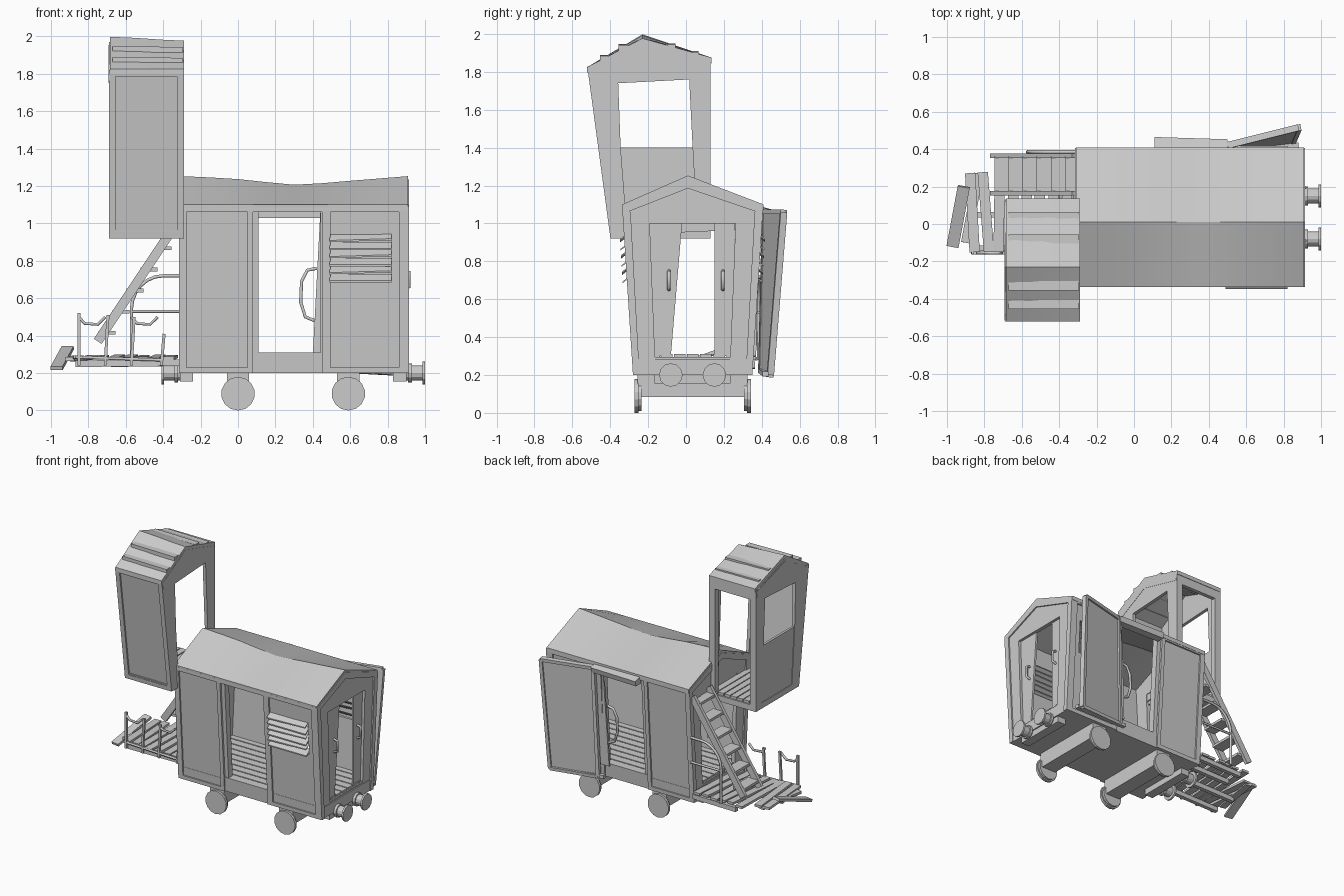
import bpy, bmesh, math, random
from mathutils import Vector, Matrix

if "Cube" in bpy.data.objects:
    bpy.data.objects.remove(bpy.data.objects["Cube"])

random.seed(4)
YC = 0.035          # centre line of the wagon


def finish(name, bm):
    bmesh.ops.recalc_face_normals(bm, faces=bm.faces)
    me = bpy.data.meshes.new(name)
    bm.to_mesh(me)
    bm.free()
    ob = bpy.data.objects.new(name, me)
    bpy.context.collection.objects.link(ob)
    return ob


def prism(name, pts, vec):
    bm = bmesh.new()
    f = bm.faces.new([bm.verts.new(p) for p in pts])
    r = bmesh.ops.extrude_face_region(bm, geom=[f])
    bmesh.ops.translate(bm, vec=Vector(vec), verts=[v for v in r['geom'] if isinstance(v, bmesh.types.BMVert)])
    bm.faces.ensure_lookup_table()
    return finish(name, bm)


def box(name, x0, x1, y0, y1, z0, z1):
    return prism(name, [(x0, y0, z0), (x1, y0, z0), (x1, y1, z0), (x0, y1, z0)], (0, 0, z1 - z0))


def beam(name, a, b, w, h, up=(0, 0, 1)):
    a, b = Vector(a), Vector(b)
    d = (b - a).normalized()
    s = Vector(up).cross(d).normalized() * w / 2
    u = d.cross(s).normalized() * h / 2
    return prism(name, [a - s - u, a + s - u, a + s + u, a - s + u], b - a)


def cyl(name, c, r, depth, axis, n=16):
    bm = bmesh.new()
    rot = Matrix.Rotation(math.pi / 2, 4, 'Y' if axis == 'X' else 'X')
    bmesh.ops.create_cone(bm, cap_ends=True, segments=n, radius1=r, radius2=r, depth=depth,
                          matrix=Matrix.Translation(c) @ rot)
    return finish(name, bm)


def tube(name, pts, r):
    cu = bpy.data.curves.new(name, 'CURVE')
    cu.dimensions, cu.bevel_depth, cu.bevel_resolution, cu.use_fill_caps = '3D', r, 1, True
    sp = cu.splines.new('POLY')
    sp.points.add(len(pts) - 1)
    for p, q in zip(sp.points, pts):
        p.co = (*q, 1)
    ob = bpy.data.objects.new(name, cu)
    bpy.context.collection.objects.link(ob)
    return ob


def roof(name, secs, left, ridge_y, right, t):
    bm = bmesh.new()
    rows = []
    for x, rz in secs:
        prof = [left, (ridge_y, rz), right, (right[0], right[1] - t), (ridge_y, rz - t * 1.1), (left[0], left[1] - t)]
        rows.append([bm.verts.new((x, y, z)) for y, z in prof])
    for a, b in zip(rows, rows[1:]):
        for i in range(6):
            j = (i + 1) % 6
            bm.faces.new((a[i], a[j], b[j], b[i]))
    for r in (rows[0], rows[-1]):
        bm.faces.new((r[0], r[1], r[4], r[5]))
        bm.faces.new((r[1], r[2], r[3], r[4]))
    ob = finish(name, bm)
    for p in ob.data.polygons:
        p.use_smooth = True
    ob.data.set_sharp_from_angle(angle=math.radians(20))


def wy(s, z):       # slanted wagon side wall
    return YC + s * (0.315 + 0.058 * (z - 0.2) / 0.9)


def side(name, s, x0, x1, z0, z1, t=0.03, out=0.0, fn=wy):
    pts = [(x, fn(s, z) + s * out, z) for x, z in ((x0, z0), (x1, z0), (x1, z1), (x0, z1))]
    return prism(name, pts, (0, -s * t, 0))


def framed(name, s, x0, x1, z0, z1, w=0.03, fn=wy):
    side(name + "_panel", s, x0, x1, z0, z1, 0.02, -0.012, fn)
    for a, b, c, d in ((x0, x0 + w, z0, z1), (x1 - w, x1, z0, z1),
                       (x0 + w, x1 - w, z0, z0 + w), (x0 + w, x1 - w, z1 - w, z1)):
        side(name + "_frame", s, a, b, c, d, 0.03, 0, fn)


def endp(name, x, t, yz):
    return prism(name, [(x, y, z) for y, z in yz], (t, 0, 0))


# --- wagon underframe, wheels, buffers
prism("chassis", [(-0.3, wy(s, z) - s * 0.01, z) for s, z in ((-1, .2), (1, .2), (1, .295), (-1, .295))], (1.2, 0, 0))
for i in range(9):
    y = -0.27 + i * 0.069
    box("floor_plank", -0.29, 0.89, y, y + 0.06, 0.295, 0.31)
for x in (0.0, 0.59):
    box("axle_box", x - 0.06, x + 0.06, YC - 0.29, YC + 0.29, 0.085, 0.21)
    for s in (-1, 1):
        cyl("wheel", (x, YC + s * 0.297, 0.09), 0.09, 0.02, 'Y', 14)
        cyl("wheel_rim", (x, YC + s * 0.285, 0.09), 0.08, 0.03, 'Y', 14)
for s, xe in ((1, 0.9), (-1, -0.31)):
    box("buffer_beam", min(xe, xe - s * .07), max(xe, xe - s * .07), YC - 0.2, YC + 0.2, 0.155, 0.23)
    for y in (-0.08, 0.15):
        cyl("buffer_shaft", (xe + s * 0.045, y, 0.2), 0.04, 0.1, 'X', 12)
        cyl("buffer_collar", (xe + s * 0.02, y, 0.2), 0.05, 0.02, 'X', 12)
        cyl("buffer_head", (xe + s * 0.093, y, 0.2), 0.062, 0.014, 'X', 12)

# --- wagon side walls
for s in (-1, 1):
    framed("left_wall", s, -0.31, 0.08, 0.2, 1.09)
    side("opening_post", s, 0.06, 0.11, 0.2, 1.09, 0.05, -0.015)
    side("opening_post", s, 0.44, 0.49, 0.2, 1.09, 0.05, -0.015)
    side("opening_lintel", s, 0.08, 0.48, 1.06, 1.1)
    side("opening_sill", s, 0.08, 0.46, 0.2, 0.31, 0.03, -0.01)
    # right wall around the louvred window
    side("right_wall_low", s, 0.48, 0.9, 0.2, 0.69, 0.02, -0.012)
    side("right_wall_high", s, 0.48, 0.9, 0.94, 1.09, 0.02, -0.012)
    side("right_wall_edge", s, 0.82, 0.9, 0.69, 0.94, 0.02, -0.012)
    for a, b, c, d in ((.45, .495, .2, 1.09), (.86, .91, .2, 1.09), (.495, .86, .2, .23), (.495, .86, 1.06, 1.09)):
        side("right_wall_frame", s, a, b, c, d)
    for i in range(6):
        z = 0.7 + i * 0.043
        y = wy(s, z)
        prism("louvre_slat", [(0.49, y + s * .022, z - .015), (0.49, y - s * .025, z + .022),
                              (0.49, y - s * .025, z + .03), (0.49, y + s * .022, z - .006)], (0.33, 0, 0.01 * (i % 2)))

# --- wagon end walls with doorway
for x0, t in ((0.875, 0.03), (-0.305, 0.03)):
    for s in (-1, 1):
        endp("end_wall", x0, t, [(wy(s, .2), .2), (wy(s, 1.09), 1.09), (YC + s * .23, 1.09), (YC + s * .195, .2)])
        xo = 0.897 if x0 > 0 else -0.315
        endp("end_corner_post", xo, 0.018, [(wy(s, .2), .2), (wy(s, 1.09), 1.09),
                                            (wy(s, 1.09) - s * .045, 1.06), (wy(s, .2) - s * .035, .2)])
        endp("gable_board", xo, 0.018, [(wy(s, 1.09), 1.09), (.01, 1.235), (.01, 1.185), (wy(s, 1.05), 1.05)])
    endp("gable", x0, t, [(-.2, 1.0), (.265, 1.0), (.265, 1.09), (.4, 1.09), (.01, 1.235), (-.33, 1.09), (-.2, 1.09)])
    box("end_sill", x0 - 0.002, x0 + t + 0.004, -0.25, 0.32, 0.2, 0.285)
endp("end_door_left", 0.87, 0.015, [(-.2, .3), (-.2, 1.01), (-.02, 1.01), (-.08, .3)])
endp("end_door_right", 0.87, 0.015, [(.15, .3), (.15, 1.01), (.26, 1.01), (.24, .3)])
endp("far_lintel", -0.3, 0.02, [(-.2, .945), (.26, .965), (.26, 1.01), (-.2, 1.01)])
for y in (-0.09, 0.195):
    tube("door_handle", [(.885, y, .65), (.915, y, .66), (.915, y, .74), (.885, y, .75)], 0.009)

# --- sagging wagon roof
roof("wagon_roof", [(-.31, 1.253), (-.15, 1.246), (0, 1.237), (.15, 1.221), (.3, 1.207), (.45, 1.215),
                    (.6, 1.228), (.75, 1.24), (.91, 1.253)], (-.337, 1.1), .01, (.41, 1.1), 0.03)

# --- leaning rear door, track and grab handle
lo, hi = ((.47, .385, .22), (.85, .43, .2)), ((.88, .5, 1.06), (.5, .405, 1.06))
prism("rear_door", [*lo, *hi], (0.0, 0.018, 0))
c = [Vector(p) + Vector((0, .015, 0)) for p in (*lo, *hi)]
for i in range(4):
    beam("rear_door_frame", c[i], c[(i + 1) % 4], 0.025, 0.035, (0.2, -1, 0.1))
prism("door_track", [(.11, .395, 1.03), (.11, .455, 1.03), (.11, .465, 1.07), (.11, .395, 1.09)], (.39, -.012, 0))
beam("door_track_low", (.42, .395, .225), (.88, .42, .205), 0.03, 0.025)
prism("half_door", [(.4, .355, .3), (.48, .355, .3), (.49, .375, 1.06), (.44, .375, 1.06)], (0, .015, 0))
tube("grab_handle", [(.42, .36, .76), (.37, .36, .75), (.34, .36, .69), (.335, .36, .58), (.36, .36, .5), (.41, .36, .48)], 0.01)

# --- raised lookout booth
X0, X1 = -0.69, -0.29


def by(s, z):
    return 0.13 if s > 0 else -0.40 - 0.12 * (z - 0.93) / 0.89


framed("booth_front", -1, X0, X1, 0.92, 1.82, 0.035, by)
endp("booth_base", X0, 0.4, [(-.395, .92), (.13, .92), (.13, .965), (-.4, .965)])
for i in range(7):
    x = X0 + 0.01 + i * 0.055
    box("booth_floor_plank", x, x + 0.048, -0.39, 0.12, 0.965, 0.985)
for xa, xb in ((X0, X0 + .05), (X1 - .05, X1)):
    side("booth_back_post", 1, xa, xb, .96, 1.86, 0.04, 0, by)
side("booth_back_lintel", 1, X0, X1, 1.78, 1.86, 0.03, 0, by)
for x in (X0, X1 - .025):
    endp("booth_post_left", x, .025, [(by(-1, .95), .95), (by(-1, 1.8), 1.8), (-.36, 1.8), (-.345, 1.4), (-.31, .95)])
    endp("booth_post_right", x, .025, [(.13, .95), (.13, 1.8), (.015, 1.8), (.035, 1.4), (.06, .95)])
    endp("booth_gable", x, .025, [(-.515, 1.8), (-.36, 1.74), (.017, 1.76), (.13, 1.8), (.13, 1.85), (-.23, 1.97)])
    xo = x - .012 if x == X0 else x + .02
    xo = max(X0 - .003, min(xo, X1 - .012))
    endp("booth_gable_board", xo, .014, [(-.515, 1.8), (-.23, 1.955), (.125, 1.85), (.12, 1.8), (-.23, 1.89), (-.5, 1.75)])
endp("booth_parapet", X0 + .004, .018, [(-.4, .95), (.1, .95), (.1, 1.4), (-.45, 1.4)])
roof("booth_roof", [(-.685, 1.998), (-.55, 1.992), (-.4, 1.982), (-.29, 1.977)], (-.522, 1.825), -.23, (.135, 1.875), 0.03)
for i, (y, z) in enumerate(((-.43, 1.89), (-.33, 1.948), (-.08, 1.95), (.04, 1.91))):
    beam("roof_batten", (X0 + .02, y, z - .015), (X1 - .005, y, z - .02), 0.05, 0.03)

# --- steep stair with five treads
for y in (0.165, 0.365):
    beam("stair_stringer", (-.75, y, .37), (-.31, y, 1.03), 0.025, 0.05)
for i in range(6):
    x = -.70 + i * 0.075
    box("stair_tread", x - .045, x + .045, 0.175, 0.36, .405 + i * .113, .425 + i * .113)
tube("stair_handrail", [(-.31, .385, .72)] + [(-.4 - .17 * math.sin(a), .385, .54 + .18 * math.cos(a))
     for a in (k * math.pi / 12 for k in range(7))] + [(-.57, .385, .28)], 0.01)
tube("stair_midrail", [(-.31, .385, .53), (-.57, .385, .53)], 0.009)

# --- broken landing
for y in (-.13, .05, .22, .35):
    beam("landing_joist", (-.31, y, .255), (-.87 if y < .2 else -.68, y, .25), 0.03, 0.035)
for i in range(8):
    x = -.36 - i * .072
    j = random.uniform(-.02, .02)
    y1 = .38 if i < 6 else .26
    beam("landing_plank", (x + j, -.15, .282 + j / 3), (x - j, y1 + j, .285 - j / 3), 0.055, 0.018)
beam("fallen_plank", (-.97, -.12, .225), (-.91, .2, .335), 0.065, 0.02)
beam("loose_plank", (-.9, -.1, .275), (-.83, .27, .27), 0.05, 0.02)
for x, top in ((-.85, .52), (-.71, .51), (-.57, .5), (-.41, .41)):
    beam("railing_post", (x, -.155, .24), (x + (.015 if x > -.8 else 0), -.155, top), 0.016, 0.016, (0, 1, 0))
for x in (-.85, -.57):
    tube("railing_bar", [(x, -.155, .5), (x + .03, -.155, .465), (x + .1, -.155, .46), (x + .14, -.155, .5)], 0.009)
tube("railing_low_bar", [(-.87, -.155, .285), (-.41, -.155, .27)], 0.009)
